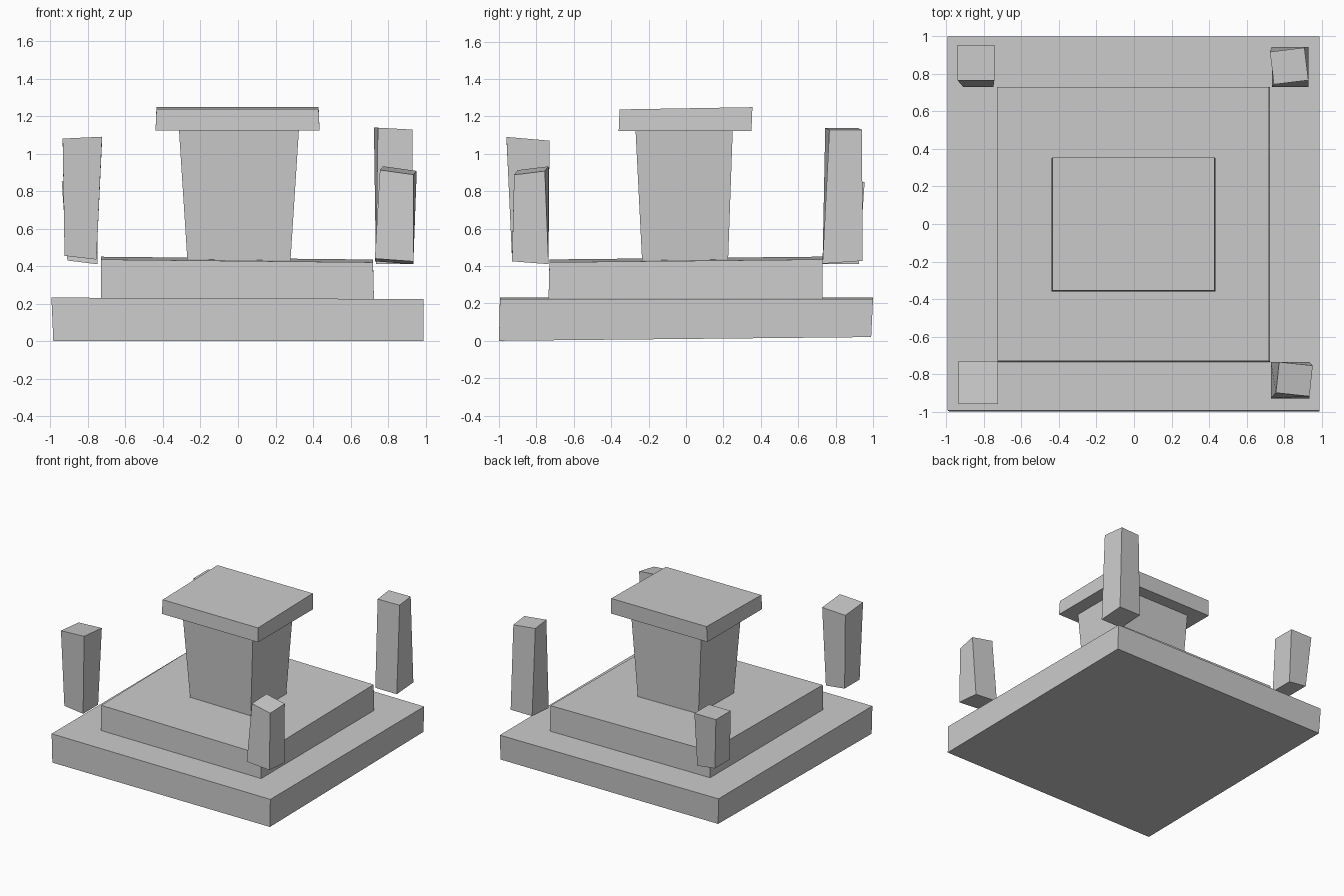
import bpy
from math import radians
from mathutils import Matrix, Vector

cube = bpy.data.objects.get("Cube")
if cube:
    bpy.data.objects.remove(cube, do_unlink=True)

stone = bpy.data.materials.new("grey_stone")
stone.use_nodes = True
grey = (0.6, 0.6, 0.6, 1.0)
stone.diffuse_color = grey
stone.node_tree.nodes["Principled BSDF"].inputs["Base Color"].default_value = grey


def ring(x, y, z, rise_x=0, rise_y=0, twist=0):
    """Four corners of a tilted, twisted rectangle; x and y are ranges."""
    centre = Vector((sum(x) / 2, sum(y) / 2, z))
    turn = Matrix.Rotation(radians(twist), 3, 'Z')
    corners = []
    for u, v in ((-1, -1), (1, -1), (1, 1), (-1, 1)):
        flat = Vector((u * (x[1] - x[0]) / 2, v * (y[1] - y[0]) / 2, 0))
        lift = Vector((0, 0, (u * rise_x + v * rise_y) / 2))
        corners.append(centre + turn @ flat + lift)
    return corners


def block(name, bottom, top):
    """Rough-hewn block between two rings of corners."""
    sides = [(i, (i + 1) % 4, (i + 1) % 4 + 4, i + 4) for i in range(4)]
    mesh = bpy.data.meshes.new(name)
    mesh.from_pydata(bottom + top, [], [(3, 2, 1, 0), (4, 5, 6, 7)] + sides)
    mesh.materials.append(stone)
    obj = bpy.data.objects.new(name, mesh)
    bpy.context.collection.objects.link(obj)
    return obj


# Stepped base
block("lower_step",
      ring((-0.985, 0.99), (-1, 0.99), 0.01, rise_y=0.02),
      ring((-0.995, 0.99), (-0.995, 1), 0.228, rise_x=-0.008))
block("upper_step",
      ring((-0.73, 0.725), (-0.735, 0.73), 0.225),
      ring((-0.73, 0.72), (-0.73, 0.73), 0.435, rise_x=-0.015, rise_y=0.015))

# Flared pedestal and its slab
block("pedestal",
      ring((-0.27, 0.28), (-0.235, 0.225), 0.43),
      ring((-0.315, 0.325), (-0.27, 0.25), 1.13))
block("top_slab",
      ring((-0.44, 0.435), (-0.36, 0.35), 1.122),
      ring((-0.435, 0.43), (-0.355, 0.355), 1.243, rise_y=0.012))

# Broken corner pillars
block("front_right_pillar",
      ring((-0.925, -0.755), (-0.93, -0.735), 0.445, rise_x=-0.02),
      ring((-0.935, -0.725), (-0.96, -0.73), 1.075, rise_x=0.01, rise_y=-0.02))
block("front_left_pillar",
      ring((0.73, 0.935), (-0.93, -0.735), 0.425, rise_x=-0.015, rise_y=-0.015),
      ring((0.765, 0.945), (-0.91, -0.745), 0.91, rise_x=-0.025, rise_y=0.02, twist=-6))
block("back_left_pillar",
      ring((0.735, 0.93), (0.73, 0.945), 0.42, rise_y=0.015),
      ring((0.735, 0.92), (0.755, 0.93), 1.133, rise_x=-0.01, twist=7))
block("back_right_pillar",
      ring((-0.91, -0.75), (0.73, 0.925), 0.42, rise_x=-0.02),
      ring((-0.94, -0.745), (0.765, 0.955), 0.85))
